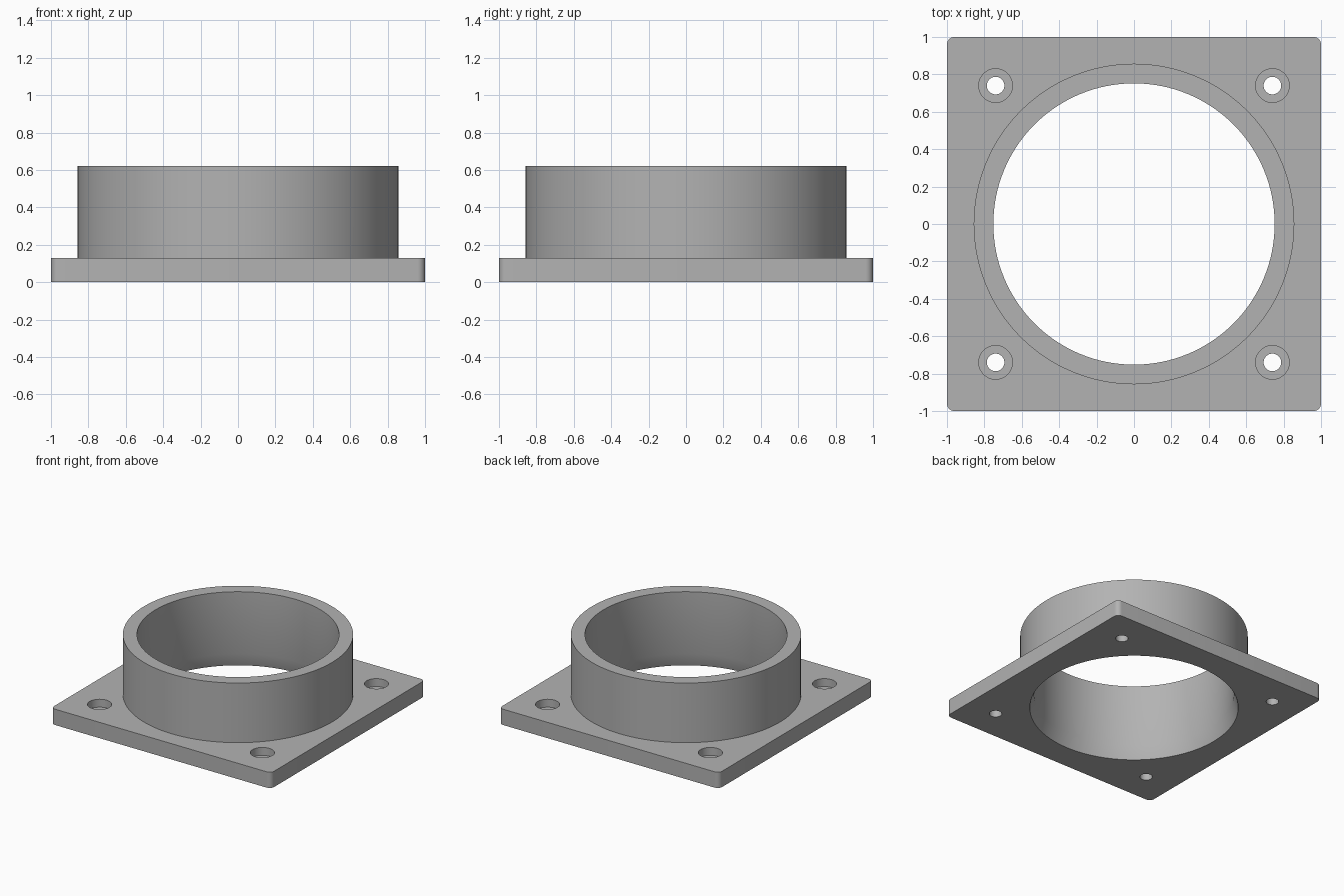
import bpy, bmesh
from math import pi, sin, cos, radians
from mathutils import Matrix

if "Cube" in bpy.data.objects:
    bpy.data.objects.remove(bpy.data.objects["Cube"])

HALF, PLATE_H, TOP = 1.0, 0.13, 0.62
OUTER_R, BORE_R, MOUTH_R, MOUTH_H = 0.857, 0.752, 0.785, 0.11
BOLT, HEAD_R, HOLE_R, SEAT_Z = 0.74, 0.09, 0.047, 0.065

grey = bpy.data.materials.new("plain grey")
grey.use_nodes = True
colour = (0.45, 0.45, 0.45, 1)
grey.diffuse_color = colour
grey.node_tree.nodes["Principled BSDF"].inputs["Base Color"].default_value = colour


def add_object(name, bm):
    bmesh.ops.recalc_face_normals(bm, faces=bm.faces)
    mesh = bpy.data.meshes.new(name)
    bm.to_mesh(mesh)
    bm.free()
    mesh.materials.append(grey)
    obj = bpy.data.objects.new(name, mesh)
    bpy.context.collection.objects.link(obj)
    return obj


def lathe(name, profile, sides, x=0, y=0):
    """Closed solid from rings of (radius, height), capped at both ends."""
    bm = bmesh.new()
    rings = [[bm.verts.new((x + r * cos(2 * pi * i / sides),
                            y + r * sin(2 * pi * i / sides), z))
              for i in range(sides)] for r, z in profile]
    for a, b in zip(rings, rings[1:]):
        for i in range(sides):
            j = (i + 1) % sides
            bm.faces.new((a[i], a[j], b[j], b[i]))
    bm.faces.new(rings[0])
    bm.faces.new(rings[-1])
    return add_object(name, bm)


def combine(target, tool, operation):
    mod = target.modifiers.new(operation.title(), "BOOLEAN")
    mod.operation, mod.solver, mod.object = operation, "EXACT", tool
    bpy.context.view_layer.objects.active = target
    bpy.ops.object.modifier_apply(modifier=mod.name)
    bpy.data.objects.remove(tool)


# Square plate with rounded upright corners
bm = bmesh.new()
bmesh.ops.create_cube(bm, size=1, matrix=Matrix.Translation((0, 0, PLATE_H / 2))
                      @ Matrix.Diagonal((2 * HALF, 2 * HALF, PLATE_H, 1)))
upright = [e for e in bm.edges if abs(e.verts[0].co.z - e.verts[1].co.z) > 0.01]
bmesh.ops.bevel(bm, geom=upright, offset=0.04, segments=6, profile=0.5, affect="EDGES")
flange = add_object("flanged_collar", bm)

# Round collar rising from the plate
combine(flange, lathe("collar", [(OUTER_R, 0.05), (OUTER_R, TOP)], 128), "UNION")

# Straight bore, flared at the underside
combine(flange, lathe("bore", [(MOUTH_R, -0.1), (MOUTH_R, 0),
                               (BORE_R, MOUTH_H), (BORE_R, TOP + 0.1)], 128), "DIFFERENCE")

# Counterbored bolt holes in the four corners
for sx in (-1, 1):
    for sy in (-1, 1):
        hole = lathe("bolt_hole", [(HOLE_R, -0.1), (HOLE_R, SEAT_Z),
                                   (HEAD_R, SEAT_Z), (HEAD_R, PLATE_H + 0.1)],
                     48, sx * BOLT, sy * BOLT)
        combine(flange, hole, "DIFFERENCE")

bpy.ops.object.select_all(action="DESELECT")
flange.select_set(True)
bpy.context.view_layer.objects.active = flange
bpy.ops.object.shade_smooth_by_angle(angle=radians(30))
